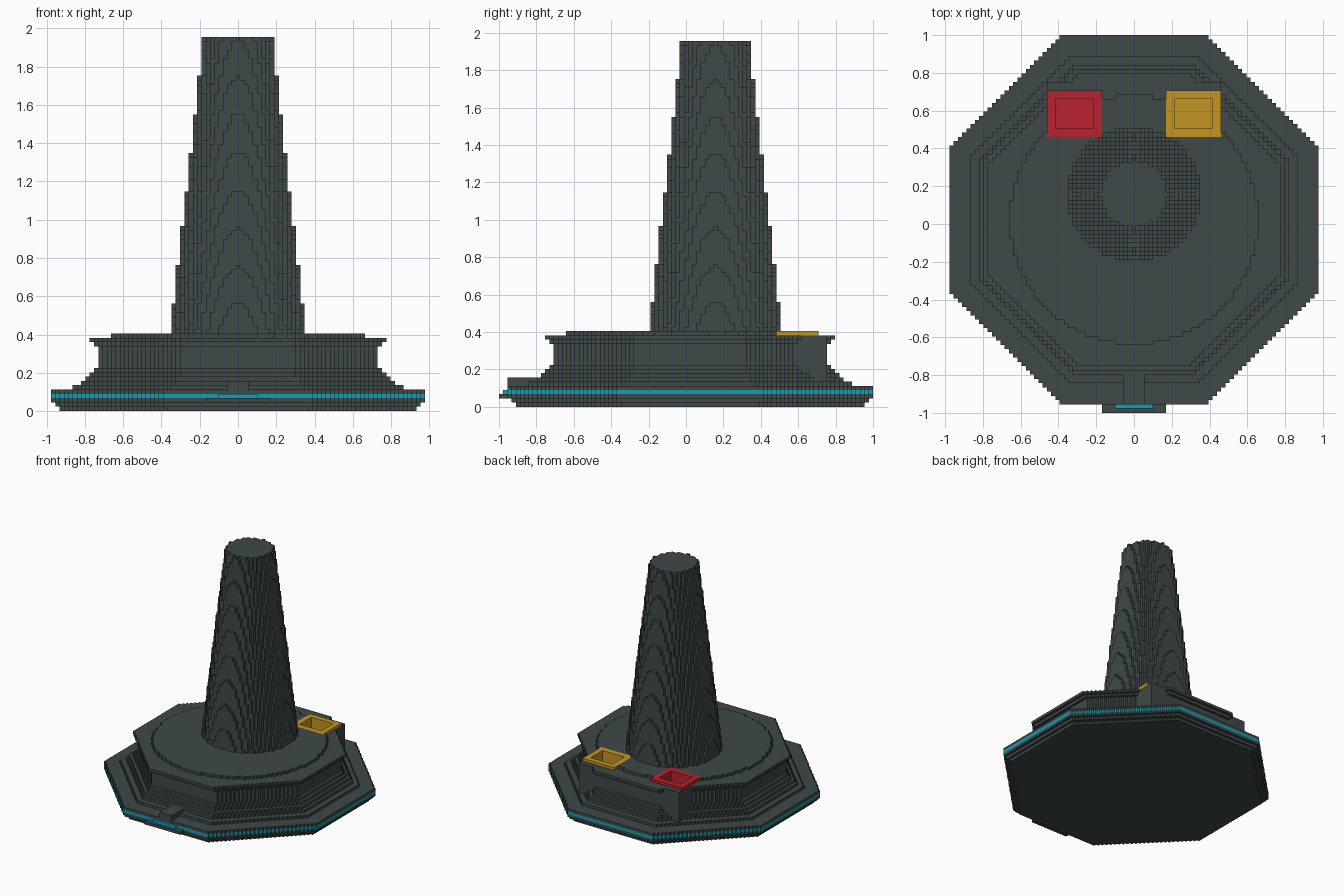
import bpy
import bmesh
from mathutils import Vector

if "Cube" in bpy.data.objects:
    bpy.data.objects.remove(bpy.data.objects["Cube"], do_unlink=True)

UNIT = 2 / 89          # size of one block
cells = {}             # block position -> part name


def material(name, rgb):
    mat = bpy.data.materials.new(name)
    mat.use_nodes = True
    mat.diffuse_color = (*rgb, 1)
    mat.node_tree.nodes["Principled BSDF"].inputs["Base Color"].default_value = (*rgb, 1)
    return mat


def box(part, xs, ys, zs):
    """Fill inclusive block ranges; a part of None carves instead."""
    for x in range(xs[0], xs[1] + 1):
        for y in range(ys[0], ys[1] + 1):
            for z in range(zs[0], zs[1] + 1):
                if part:
                    cells[x, y, z] = part
                else:
                    cells.pop((x, y, z), None)


def octagon(part, reach, z):
    corner = round(reach * 60 / 43)
    for y in range(-reach, reach + 1):
        half = min(reach, corner - abs(y))
        box(part, (-half, half), (y, y), (z, z))


def disc(part, radius, centre_y, z):
    reach = int(radius)
    for y in range(-reach, reach + 1):
        half = int((radius ** 2 - y ** 2) ** 0.5)
        box(part, (-half, half), (centre_y + y, centre_y + y), (z, z))


def build(part, mat):
    """Make one mesh from the exposed sides of a part's blocks."""
    bm = bmesh.new()
    corners = {}

    def vert(key):
        if key not in corners:
            x, y, z = key
            corners[key] = bm.verts.new(((x - 0.5) * UNIT, (y + 0.5) * UNIT, z * UNIT))
        return corners[key]

    for cell, owner in cells.items():
        if owner != part:
            continue
        for axis in range(3):
            u, v = (axis + 1) % 3, (axis + 2) % 3
            for side in (0, 1):
                beside = list(cell)
                beside[axis] += 2 * side - 1
                if tuple(beside) in cells:
                    continue
                loop = []
                for du, dv in ((0, 0), (1, 0), (1, 1), (0, 1)):
                    p = list(cell)
                    p[axis] += side
                    p[u] += du
                    p[v] += dv
                    loop.append(vert(tuple(p)))
                bm.faces.new(loop if side else loop[::-1])
    mesh = bpy.data.meshes.new(part)
    bm.to_mesh(mesh)
    bm.free()
    mesh.materials.append(mat)
    bpy.context.collection.objects.link(bpy.data.objects.new(part, mesh))


# Octagonal foot, with its light strip as one layer
for z, reach in enumerate((41, 42, 43, 43, 43)):
    octagon("light_strip" if z == 3 else "foot", reach, z)

# Flared pedestal with a projecting lip
for z, reach in enumerate((38, 36, 35, 34, 33, 32, 32, 32, 32, 32, 33, 34), start=5):
    octagon("pedestal", reach, z)

# Rear block that carries the two hatches
box("rear_block", (-20, 20), (20, 32), (5, 16))

# Round deck and tapering tower
disc("deck", 29.4, 0, 17)
for z in range(18, 87):
    disc("tower", 9.035 + (77 - z) / 8.82, 6, z)

# Front step with its light and the block above it
box("front_step", (-7, 7), (-45, -40), (2, 2))
box("light_strip", (-4, 4), (-44, -44), (3, 3))
box("front_block", (-2, 2), (-43, -34), (5, 6))

# Square hatches with a coloured frame and a recessed well
for part, left in (("left_hatch", 8), ("right_hatch", -20)):
    box(part, (left, left + 12), (20, 30), (17, 17))
    box(part, (left + 1, left + 11), (21, 29), (12, 16))
    box(None, (left + 2, left + 10), (22, 28), (13, 17))

dark = material("dark_grey", (0.05, 0.067, 0.065))
cyan = material("cyan", (0.005, 0.35, 0.485))
amber = material("amber", (0.55, 0.305, 0.017))
red = material("red", (0.5, 0.016, 0.029))
colours = {"light_strip": cyan, "left_hatch": amber, "right_hatch": red}
for part in sorted(set(cells.values())):
    build(part, colours.get(part, dark))
